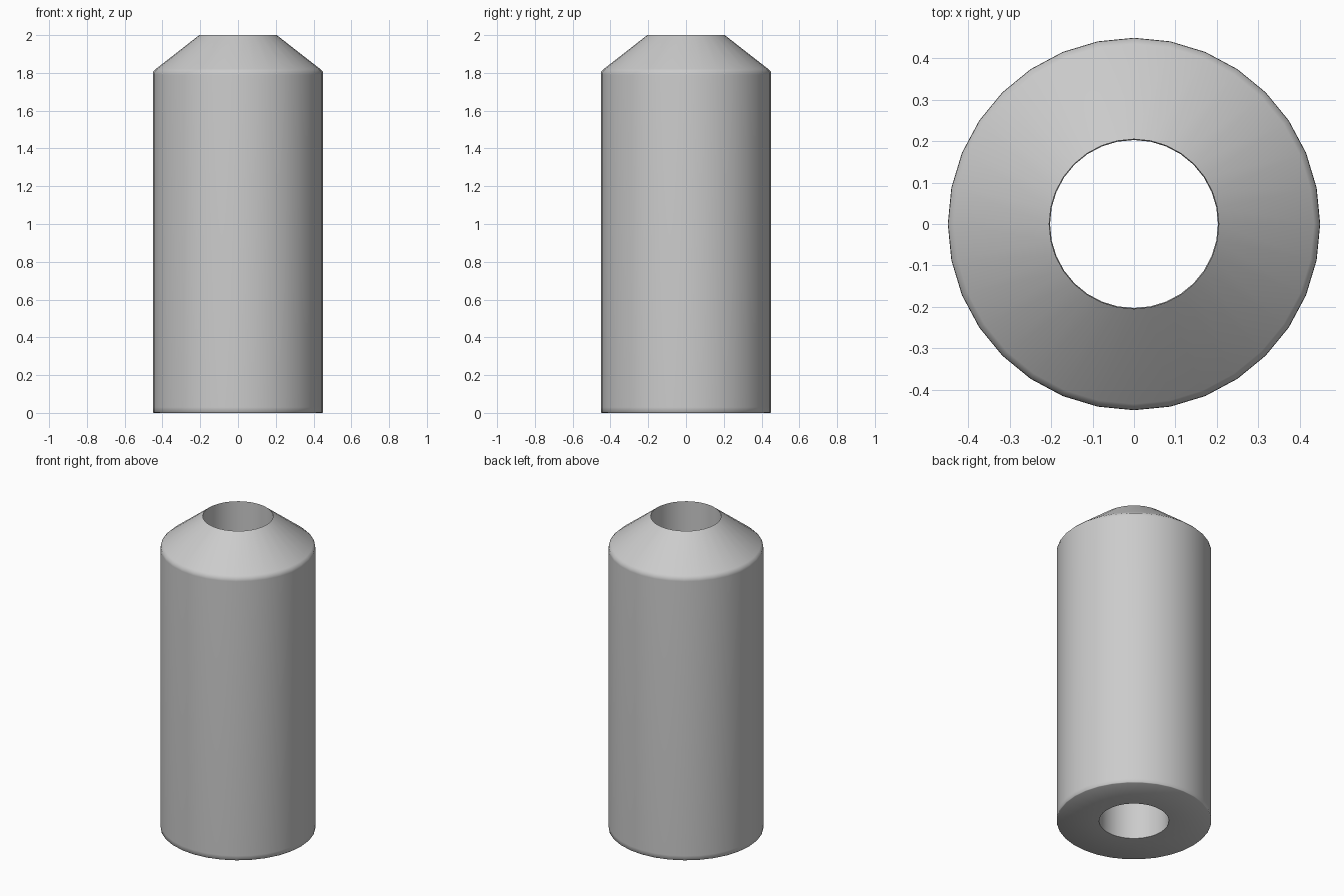
import bpy, bmesh
from math import cos, sin, tau

if "Cube" in bpy.data.objects:
    bpy.data.objects.remove(bpy.data.objects["Cube"])

SIDES = 32
# Closed cross-section (radius, height): bore, base, wall, sloped shoulder
PROFILE = [(0.203, 0), (0.446, 0), (0.45, 0.003), (0.45, 0.03),
           (0.45, 1.79), (0.449, 1.808), (0.435, 1.821), (0.205, 2.0)]
SHARP_RINGS = {0, len(PROFILE) - 1}  # both rims of the bore

bm = bmesh.new()
rings = [[bm.verts.new((r * cos(tau * i / SIDES), r * sin(tau * i / SIDES), z))
          for i in range(SIDES)] for r, z in PROFILE]

# Skin between neighbouring rings, closing the loop through the bore
for k, low in enumerate(rings):
    high = rings[(k + 1) % len(rings)]
    for i in range(SIDES):
        j = (i + 1) % SIDES
        bm.faces.new((low[i], low[j], high[j], high[i])).smooth = True

# Crisp bore rims, soft outer edges
for k in SHARP_RINGS:
    for i in range(SIDES):
        bm.edges.get((rings[k][i], rings[k][(i + 1) % SIDES])).smooth = False

bmesh.ops.recalc_face_normals(bm, faces=bm.faces)
mesh = bpy.data.meshes.new("chamfered_sleeve")
bm.to_mesh(mesh)
bm.free()
bpy.context.collection.objects.link(bpy.data.objects.new("chamfered_sleeve", mesh))
